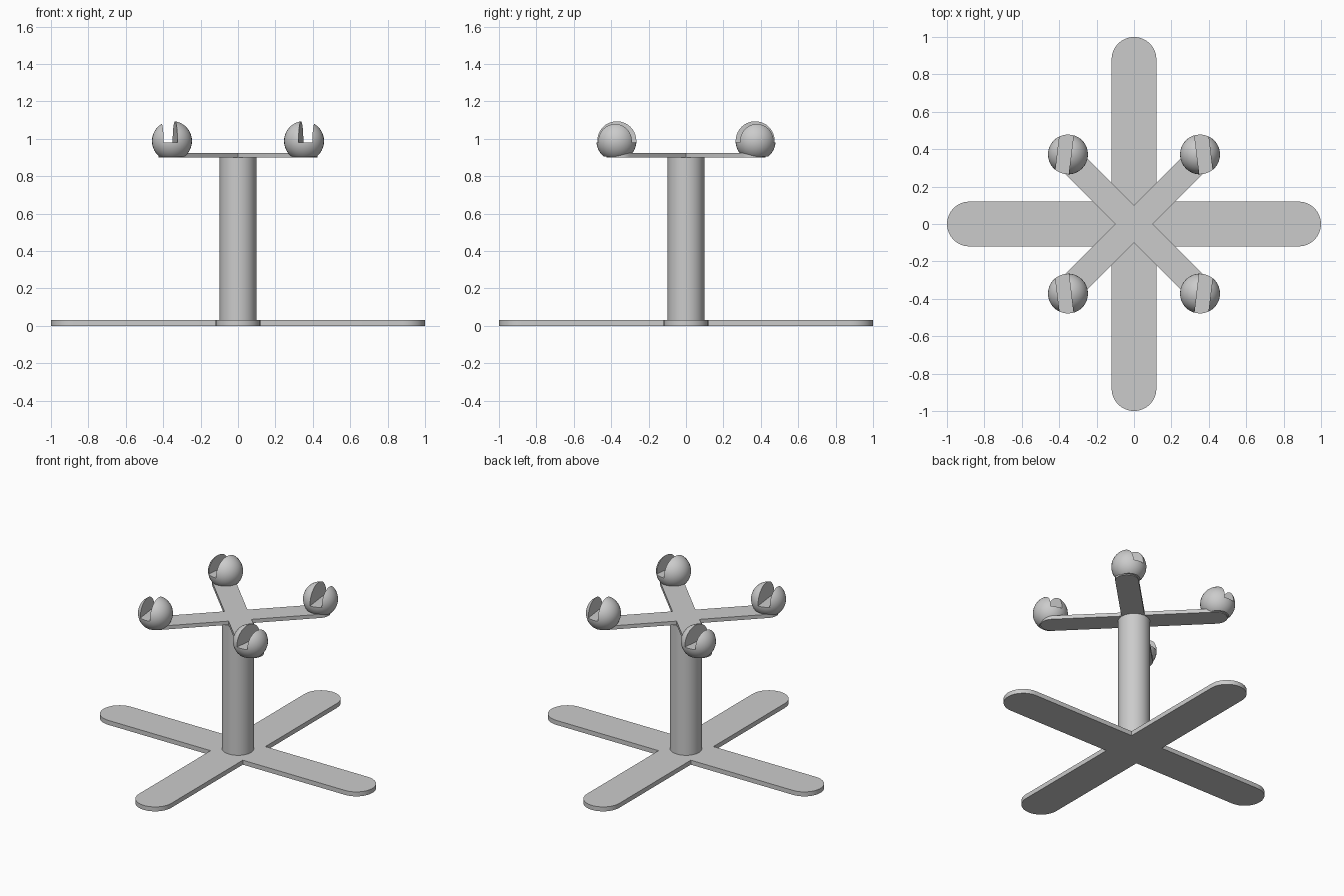
import bpy, bmesh, math
from mathutils import Matrix, Vector

cube = bpy.data.objects.get("Cube")
if cube:
    bpy.data.objects.remove(cube, do_unlink=True)

grey = bpy.data.materials.new("plain grey")
grey.use_nodes = True
colour = (0.6, 0.6, 0.6, 1)
grey.diffuse_color = colour
grey.node_tree.nodes["Principled BSDF"].inputs["Base Color"].default_value = colour


def finish(name, bm):
    bmesh.ops.recalc_face_normals(bm, faces=bm.faces)
    mesh = bpy.data.meshes.new(name)
    bm.to_mesh(mesh)
    bm.free()
    mesh.materials.append(grey)
    obj = bpy.data.objects.new(name, mesh)
    bpy.context.collection.objects.link(obj)
    return obj


def smooth(obj):
    bpy.ops.object.select_all(action='DESELECT')
    obj.select_set(True)
    bpy.context.view_layer.objects.active = obj
    bpy.ops.object.shade_smooth_by_angle(angle=math.radians(30))


def cross_plate(name, reach, half_width, bottom, top, turn):
    """Flat four-armed cross with rounded arm ends, as one outline."""
    bm = bmesh.new()
    outline = []
    steps = 16
    for quarter in range(4):
        arm = [Vector((half_width, -half_width, bottom))]
        for i in range(steps + 1):
            a = math.pi * (i / steps - 0.5)
            arm.append(Vector((reach - half_width + half_width * math.cos(a),
                               half_width * math.sin(a), bottom)))
        spin = Matrix.Rotation(turn + quarter * math.pi / 2, 3, 'Z')
        outline += [bm.verts.new(spin @ p) for p in arm]
    face = bm.faces.new(outline)
    raised = bmesh.ops.extrude_face_region(bm, geom=[face])["geom"]
    bmesh.ops.translate(bm, vec=(0, 0, top - bottom),
                        verts=[v for v in raised if isinstance(v, bmesh.types.BMVert)])
    smooth(finish(name, bm))


# Floor cross and the diagonal arms on top
cross_plate("base_cross", 1.0, 0.12, 0, 0.03, 0)
cross_plate("top_arms", 0.571, 0.071, 0.9, 0.925, math.pi / 4)

# Central column
bm = bmesh.new()
bmesh.ops.create_cone(bm, cap_ends=True, segments=24, radius1=0.098, radius2=0.098,
                      depth=0.87, matrix=Matrix.Translation((0, 0, 0.465)))
smooth(finish("column", bm))


def slotted_ball(name, sx, sy):
    # Ball with a flat underside resting in the arm
    bm = bmesh.new()
    bmesh.ops.create_uvsphere(bm, u_segments=32, v_segments=20, radius=0.107,
                              matrix=Matrix.Translation((sx * 0.353, sy * 0.372, 0.988)))
    cut = bmesh.ops.bisect_plane(bm, geom=bm.verts[:] + bm.edges[:] + bm.faces[:],
                                 plane_co=(0, 0, 0.905), plane_no=(0, 0, 1),
                                 clear_inner=True)["geom_cut"]
    bmesh.ops.contextual_create(bm, geom=[e for e in cut if isinstance(e, bmesh.types.BMEdge)])
    ball = finish(name, bm)

    # Slightly turned slot, open at the top
    bm = bmesh.new()
    bmesh.ops.create_cube(bm, size=1, matrix=(
        Matrix.Translation((sx * 0.373, sy * 0.372, 1.08))
        @ Matrix.Rotation(sx * sy * math.radians(7), 4, 'Z')
        @ Matrix.Diagonal((0.073, 0.4, 0.2, 1))))
    cutter = finish("slot_cutter", bm)
    cutter.hide_render = True
    slot = ball.modifiers.new("slot", 'BOOLEAN')
    slot.operation = 'DIFFERENCE'
    slot.solver = 'EXACT'
    slot.object = cutter
    bpy.context.view_layer.objects.active = ball
    bpy.ops.object.modifier_apply(modifier="slot")
    bpy.data.objects.remove(cutter, do_unlink=True)
    smooth(ball)


# One slotted ball on each arm end
for sx, side in ((1, "left"), (-1, "right")):
    for sy, end in ((-1, "front"), (1, "back")):
        slotted_ball(f"{end}_{side}_ball", sx, sy)
